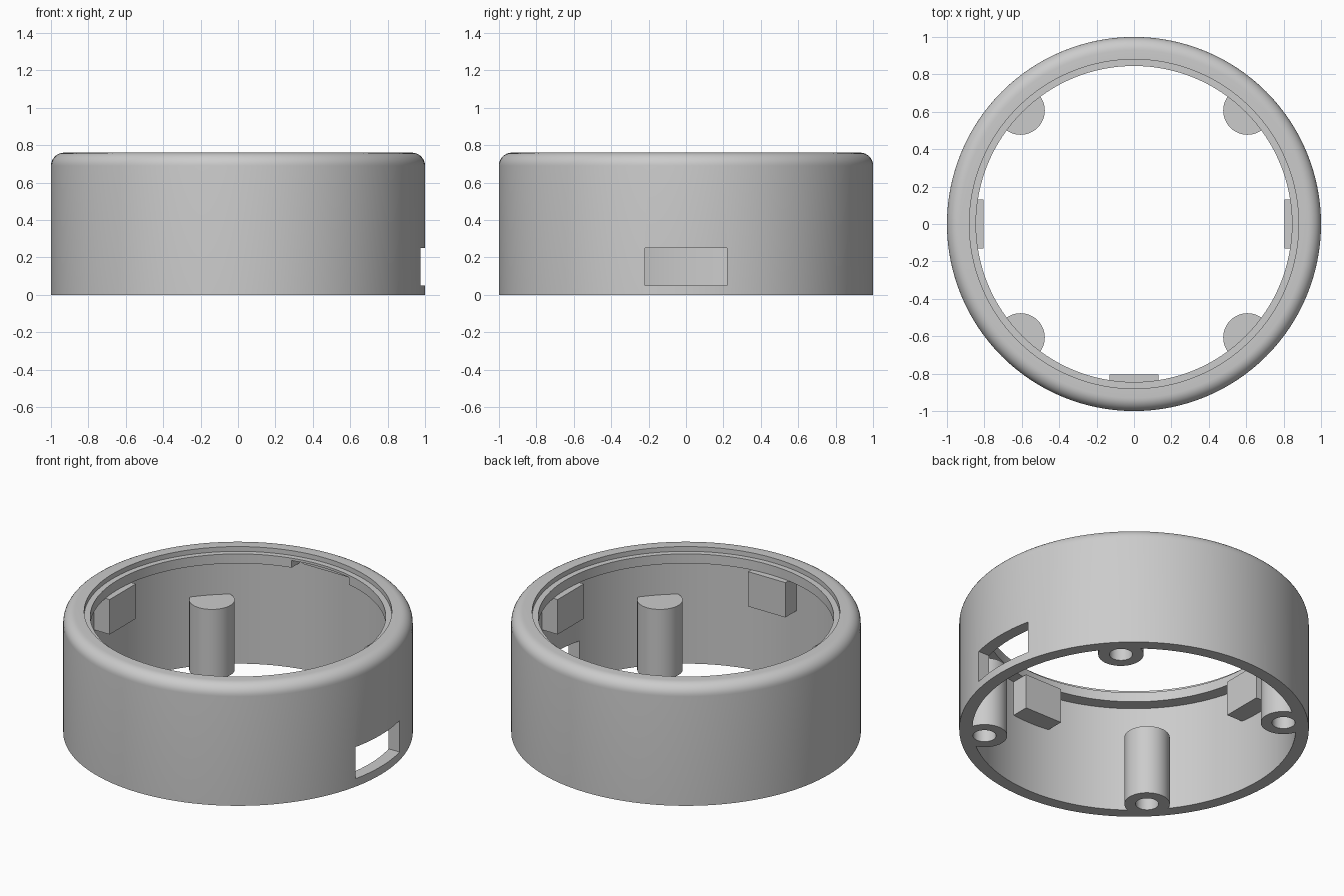
import bpy, bmesh, math
from mathutils import Matrix

cube = bpy.data.objects.get("Cube")
if cube:
    bpy.data.objects.remove(cube, do_unlink=True)

HEIGHT, WALL_R, LIP_R, LIP_Z = 0.76, 0.925, 0.845, 0.67

# Single grey plastic
grey = bpy.data.materials.new("grey_plastic")
grey.use_nodes = True
color = (0.6, 0.6, 0.6, 1)
grey.diffuse_color = color
grey.node_tree.nodes["Principled BSDF"].inputs["Base Color"].default_value = color


def add_object(name, bm):
    bmesh.ops.recalc_face_normals(bm, faces=bm.faces)
    mesh = bpy.data.meshes.new(name)
    bm.to_mesh(mesh)
    bm.free()
    mesh.materials.append(grey)
    obj = bpy.data.objects.new(name, mesh)
    bpy.context.collection.objects.link(obj)
    return obj


def box(name, lo, hi):
    bm = bmesh.new()
    bmesh.ops.create_cube(bm, size=1)
    for v in bm.verts:
        v.co = [h if c > 0 else l for c, l, h in zip(v.co, lo, hi)]
    return add_object(name, bm)


def cylinder(name, x, y, radius, z0, z1, sides=48):
    bm = bmesh.new()
    bmesh.ops.create_cone(bm, cap_ends=True, segments=sides, radius1=radius,
                          radius2=radius, depth=z1 - z0,
                          matrix=Matrix.Translation((x, y, (z0 + z1) / 2)))
    return add_object(name, bm)


def lathe(name, profile, steps=128):
    bm = bmesh.new()
    verts = [bm.verts.new((r, 0, z)) for r, z in profile]
    edges = [bm.edges.new((a, b)) for a, b in zip(verts, verts[1:] + verts[:1])]
    bmesh.ops.spin(bm, geom=verts + edges, cent=(0, 0, 0), axis=(0, 0, 1),
                   angle=math.tau, steps=steps, use_duplicate=False)
    bmesh.ops.remove_doubles(bm, verts=bm.verts, dist=1e-5)
    return add_object(name, bm)


def activate(obj):
    bpy.ops.object.select_all(action='DESELECT')
    obj.select_set(True)
    bpy.context.view_layer.objects.active = obj


def carve(obj, helper, operation='DIFFERENCE'):
    helper.hide_render = True
    mod = obj.modifiers.new("carve", 'BOOLEAN')
    mod.operation, mod.solver, mod.object = operation, 'EXACT', helper
    activate(obj)
    bpy.ops.object.modifier_apply(modifier=mod.name)
    bpy.data.objects.remove(helper, do_unlink=True)


def smooth(obj):
    activate(obj)
    bpy.ops.object.shade_smooth_by_angle(angle=math.radians(30))


# Ring housing: rounded shoulder, recessed rim and inner lip
ROUND = 0.07
shoulder = [(1 - ROUND + ROUND * math.cos(i * math.pi / 16),
             HEIGHT - ROUND + ROUND * math.sin(i * math.pi / 16)) for i in range(9)]
housing = lathe("housing", [(WALL_R, 0), (1, 0)] + shoulder + [
    (0.88, HEIGHT), (0.88, 0.73), (LIP_R, 0.73), (LIP_R, LIP_Z), (WALL_R, LIP_Z)])

# Port opening in the side and relief under the lip at the back
carve(housing, box("port_cutter", (0.7, -0.22, 0.05), (1.2, 0.22, 0.25)))
carve(housing, box("relief_cutter", (-0.2, 0.75, 0.6), (0.2, 0.9, 0.715)))
smooth(housing)

# Four screw posts with blind holes, trimmed to the inner wall
for side, sx in (("left", 1), ("right", -1)):
    for end, sy in (("front", -1), ("back", 1)):
        x, y = sx * 0.607, sy * 0.607
        post = cylinder(f"{end}_{side}_screw_post", x, y, 0.13, 0, 0.44)
        carve(post, cylinder("post_trim", 0, 0, WALL_R + 0.002, -0.2, 0.7, 128), 'INTERSECT')
        carve(post, cylinder("hole_cutter", x, y, 0.066, -0.1, 0.36, 32))
        smooth(post)

# Three retaining blocks under the lip
for name, turn in (("left_block", 0), ("right_block", 180), ("front_block", -90)):
    block = box(name, (0.805, -0.13, 0.45), (0.94, 0.13, LIP_Z))
    block.data.transform(Matrix.Rotation(math.radians(turn), 4, 'Z'))
